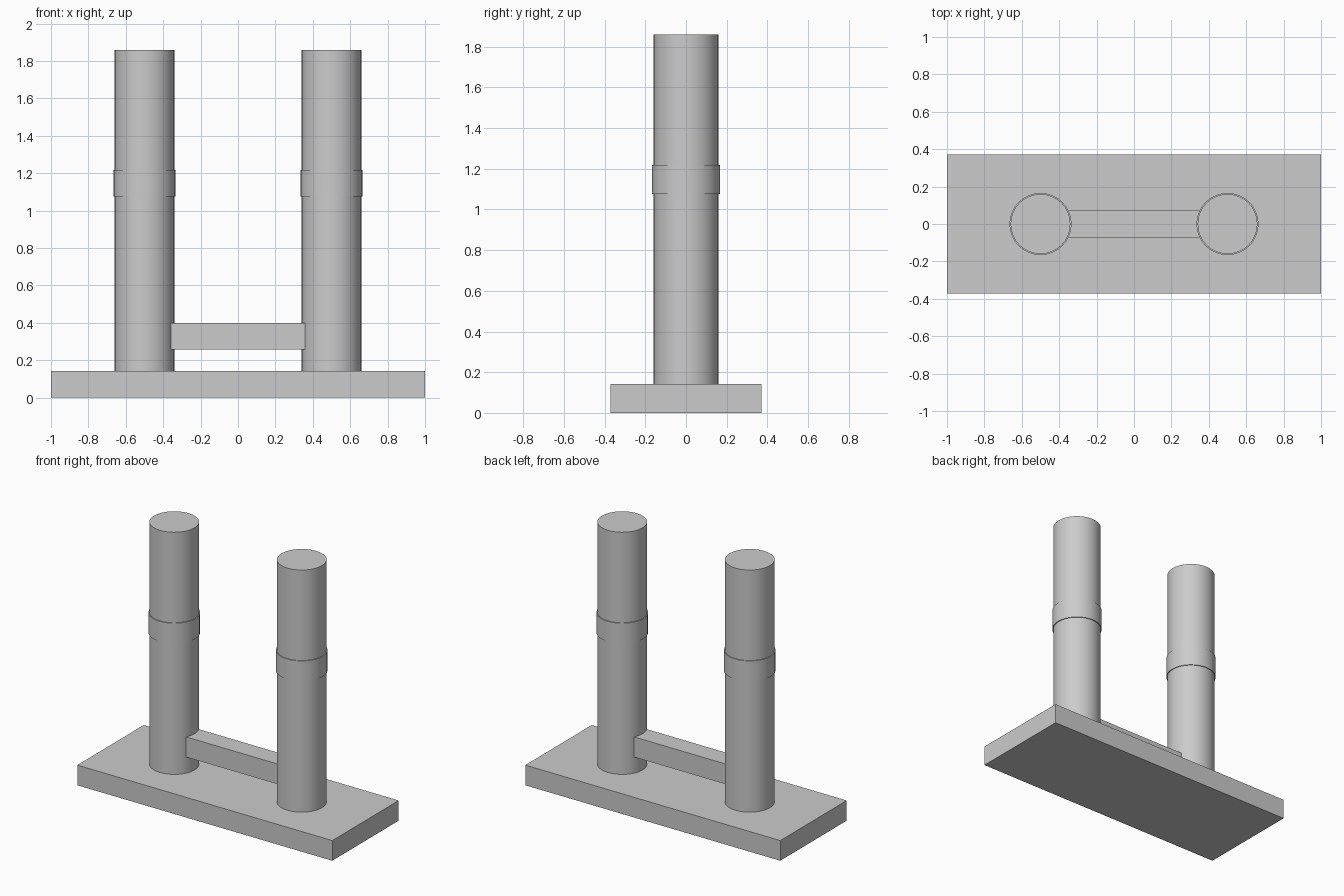
import bpy

cube = bpy.data.objects.get("Cube")
if cube:
    bpy.data.objects.remove(cube, do_unlink=True)

# One plain grey for every part
GREY = (0.6, 0.6, 0.6, 1.0)
grey = bpy.data.materials.new("plain_grey")
grey.use_nodes = True
grey.diffuse_color = GREY
grey.node_tree.nodes["Principled BSDF"].inputs["Base Color"].default_value = GREY


def finish(name):
    obj = bpy.context.object
    obj.name = name
    obj.data.name = name
    obj.data.materials.append(grey)
    return obj


def box(name, size, z0, z1):
    bpy.ops.mesh.primitive_cube_add(size=1, location=(0, 0, (z0 + z1) / 2))
    obj = finish(name)
    obj.scale = (size[0], size[1], z1 - z0)
    bpy.ops.object.transform_apply(location=False, rotation=False, scale=True)
    return obj


def cylinder(name, x, radius, z0, z1):
    bpy.ops.mesh.primitive_cylinder_add(vertices=32, radius=radius, depth=z1 - z0,
                                        location=(x, 0, (z0 + z1) / 2))
    obj = finish(name)
    bpy.ops.object.shade_smooth_by_angle(angle=0.52)
    return obj


# Base plate and the bar joining the posts
BASE_TOP = 0.143
box("base_plate", (2.0, 0.744), 0, BASE_TOP)
box("cross_bar", (0.716, 0.143), 0.257, 0.4)

# Matching posts, each with a slightly wider collar
for side, x in (("left", 0.5), ("right", -0.5)):
    cylinder(side + "_post", x, 0.16, BASE_TOP, 1.86)
    cylinder(side + "_collar", x, 0.166, 1.075, 1.218)
